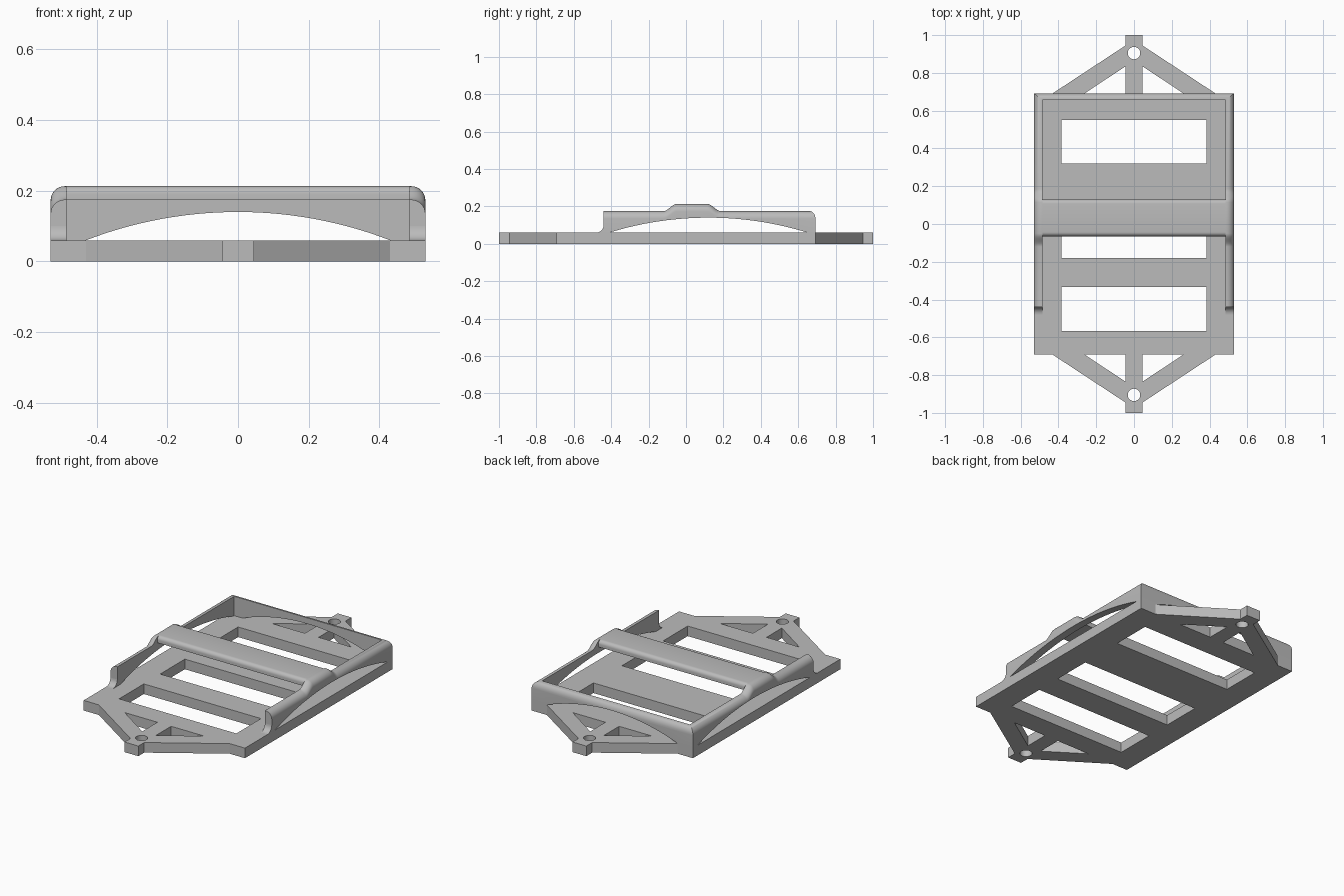
import bpy, bmesh
from math import sin, cos, pi, sqrt, radians

if "Cube" in bpy.data.objects:
    bpy.data.objects.remove(bpy.data.objects["Cube"], do_unlink=True)

grey = bpy.data.materials.new("plain grey")
grey.use_nodes = True
colour = (0.5, 0.5, 0.5, 1)
grey.diffuse_color = colour
grey.node_tree.nodes["Principled BSDF"].inputs["Base Color"].default_value = colour

WIDTH, DEPTH, BASE = 0.53, 0.692, 0.06    # half width, half depth, plate height
SIDE_T, BACK_T = 0.045, 0.035             # wall thicknesses


def finish(name, bm):
    bmesh.ops.recalc_face_normals(bm, faces=bm.faces)
    mesh = bpy.data.meshes.new(name)
    bm.to_mesh(mesh)
    bm.free()
    mesh.materials.append(grey)
    obj = bpy.data.objects.new(name, mesh)
    bpy.context.collection.objects.link(obj)
    return obj


def prism(name, points, lo, hi, axis="z"):
    """Extrude a 2D outline along z (xy points) or x (yz points) or y (xz points)."""
    place = {"z": lambda a, b, c: (a, b, c),
             "x": lambda a, b, c: (c, a, b),
             "y": lambda a, b, c: (a, c, b)}[axis]
    bm = bmesh.new()
    low = [bm.verts.new(place(a, b, lo)) for a, b in points]
    high = [bm.verts.new(place(a, b, hi)) for a, b in points]
    bm.faces.new(low)
    bm.faces.new(high)
    n = len(points)
    for i in range(n):
        j = (i + 1) % n
        bm.faces.new((low[i], low[j], high[j], high[i]))
    return finish(name, bm)


def activate(obj):
    bpy.ops.object.select_all(action="DESELECT")
    obj.select_set(True)
    bpy.context.view_layer.objects.active = obj


def cut(obj, cutters):
    activate(obj)
    for cutter in cutters:
        cutter.hide_render = True
        mod = obj.modifiers.new("cut", "BOOLEAN")
        mod.operation, mod.solver, mod.object = "DIFFERENCE", "EXACT", cutter
        bpy.ops.object.modifier_apply(modifier=mod.name)
        bpy.data.objects.remove(cutter, do_unlink=True)


def smooth(obj):
    activate(obj)
    bpy.ops.object.shade_smooth_by_angle(angle=radians(32))


def arch(half, centre, rise=0.08, steps=28):
    """Shallow circular segment standing on the plate."""
    radius = (half * half + rise * rise) / (2 * rise)
    pts = []
    for i in range(steps + 1):
        u = -half + 2 * half * i / steps
        pts.append((centre + u, BASE + rise - radius + sqrt(radius ** 2 - u * u)))
    return [(centre + half, BASE - 0.03), (centre - half, BASE - 0.03)] + pts


# Base plate with a pointed mounting tab at each end
quarter = [(WIDTH, DEPTH), (0.43, DEPTH), (0.045, 0.945), (0.045, 1.0)]
back = quarter + [(-x, y) for x, y in reversed(quarter)]
plate = prism("base_plate", back + [(-x, -y) for x, y in back], 0, BASE)

cutters = []
for y in (-0.45, -0.065, 0.435):
    cutters.append(prism("slot_cutter", [(-0.385, y - 0.116), (0.385, y - 0.116),
                                         (0.385, y + 0.116), (-0.385, y + 0.116)], -0.1, 0.1))
for sy in (-1, 1):
    for sx in (-1, 1):
        tri = [(0.045, DEPTH), (0.26, DEPTH), (0.045, 0.835)]
        cutters.append(prism("truss_cutter", [(sx * x, sy * y) for x, y in tri], -0.1, 0.1))
    ring = [2 * pi * i / 32 for i in range(32)]
    cutters.append(prism("hole_cutter", [(0.033 * cos(a), sy * 0.905 + 0.033 * sin(a))
                                         for a in ring], -0.1, 0.1))
cut(plate, cutters)
smooth(plate)


# U-shaped wall: rounded outer top edge, raised shoulders under the bridge
def ease(t):
    t = max(0, min(1, t))
    return t * t * (3 - 2 * t)


def wall_height(y):
    bump = ease((y + 0.12) / 0.07) * ease((0.185 - y) / 0.07)
    return 0.175 + 0.038 * bump


def section(bm, x, y, inward, h):
    shape = [(1, BASE), (1, h)]
    for i in range(9):
        a = pi / 2 * i / 8
        shape.append((0.9 * (1 - sin(a)), h - 0.04 * (1 - cos(a))))
    shape.append((0, BASE))
    return [bm.verts.new((x + f * inward[0], y + f * inward[1], z)) for f, z in shape]


ys = [-0.44] + [-0.12 + 0.07 * i / 8 for i in range(9)] \
    + [0.115 + 0.07 * i / 8 for i in range(9)]
side = [(WIDTH, y, (-SIDE_T, 0), wall_height(y)) for y in ys]
side.append((WIDTH, DEPTH, (-SIDE_T, -BACK_T), wall_height(DEPTH)))
stations = side + [(-x, y, (-d[0], d[1]), h) for x, y, d, h in reversed(side)]

bm = bmesh.new()
loops = [section(bm, *s) for s in stations]
for a, b in zip(loops, loops[1:]):
    for i in range(len(a)):
        j = (i + 1) % len(a)
        bm.faces.new((a[i], a[j], b[j], b[i]))
bm.faces.new(loops[0])
bm.faces.new(loops[-1])
wall = finish("surrounding_wall", bm)
cut(wall, [prism("side_arch_cutter", arch(0.53, 0.12), -0.7, 0.7, "x"),
           prism("back_arch_cutter", arch(0.43, 0), 0.6, 0.8, "y")])
smooth(wall)

# Concave fillets where the side walls meet the plate at the front
curve = [(-0.48 + 0.04 * sin(pi / 2 * i / 8), 0.10 - 0.04 * cos(pi / 2 * i / 8))
         for i in range(9)]
for name, sx in (("left_fillet", 1), ("right_fillet", -1)):
    lo, hi = sorted((sx * (WIDTH - SIDE_T), sx * WIDTH))
    smooth(prism(name, curve + [(-0.44, BASE)], lo, hi, "x"))

# Bridge across the top with rounded long edges
r = 0.022
top = 0.213
profile = [(-0.065, 0.175)]
for i in range(7):
    a = pi / 2 * i / 6
    profile.append((-0.065 + r * (1 - cos(a)), top - r * (1 - sin(a))))
profile += [(0.065 - y, z) for y, z in reversed(profile)]
reach = WIDTH - SIDE_T + 0.003
smooth(prism("bridge", profile, -reach, reach, "x"))
